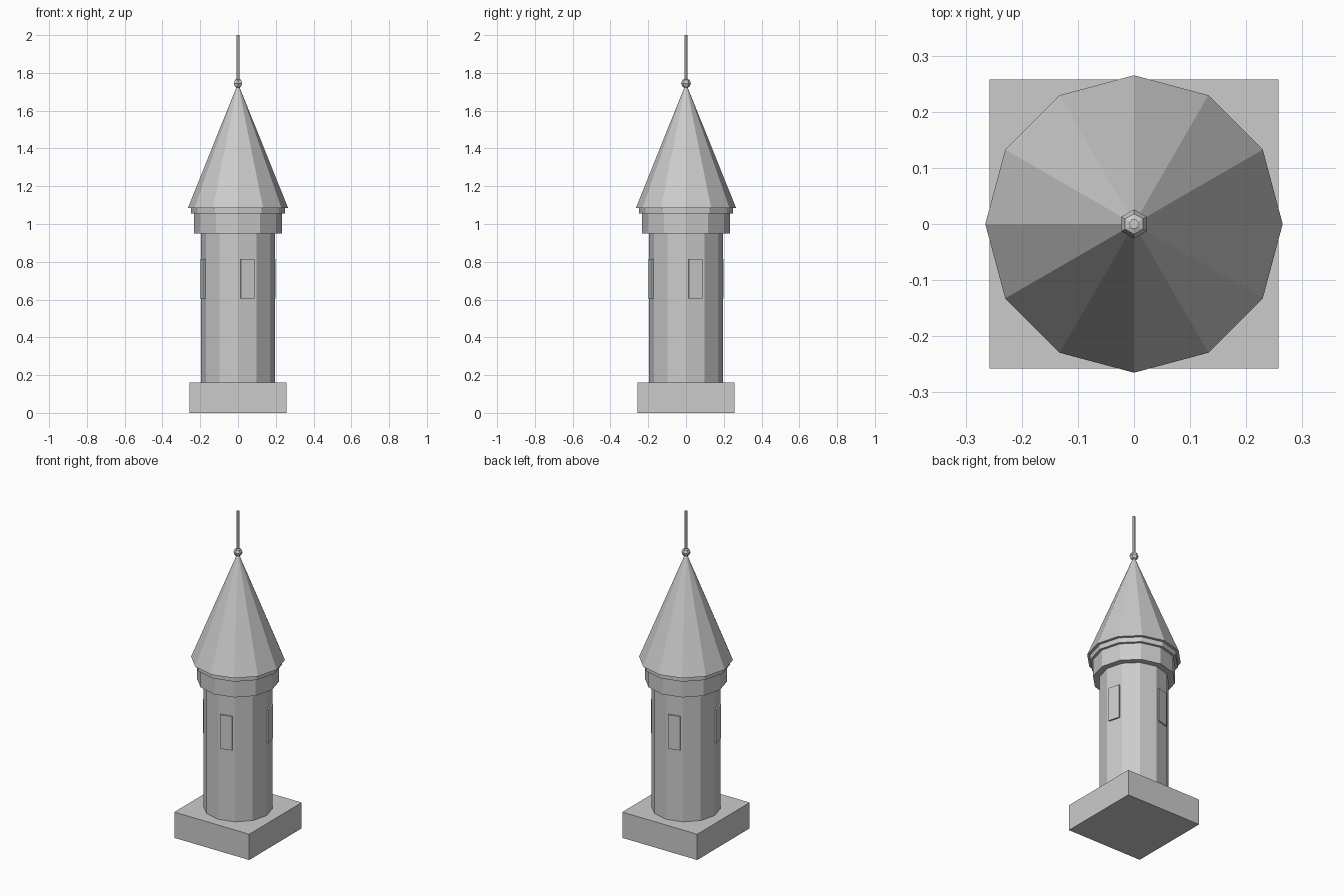
import bpy
from math import radians, cos, sin

if "Cube" in bpy.data.objects:
    bpy.data.objects.remove(bpy.data.objects["Cube"], do_unlink=True)

# Single stone colour
stone = bpy.data.materials.new("stone_grey")
stone.use_nodes = True
GREY = (0.6, 0.6, 0.6, 1)
stone.diffuse_color = GREY
stone.node_tree.nodes["Principled BSDF"].inputs["Base Color"].default_value = GREY


def finish(name):
    obj = bpy.context.object
    obj.name = name
    obj.data.materials.append(stone)
    return obj


def box(name, size, centre, turn=0):
    bpy.ops.mesh.primitive_cube_add(size=1, location=centre, rotation=(0, 0, turn))
    bpy.context.object.scale = size
    return finish(name)


def tier(name, low, high, r_low, r_high, sides=12, turn=0):
    bpy.ops.mesh.primitive_cone_add(
        vertices=sides, radius1=r_low, radius2=r_high, depth=high - low,
        location=(0, 0, (low + high) / 2), rotation=(0, 0, turn))
    return finish(name)


# Square plinth
box("plinth", (0.515, 0.515, 0.16), (0, 0, 0.08))

# Twelve-sided shaft, collar, eave ring and pointed roof
tier("shaft", 0.16, 0.95, 0.195, 0.195)
tier("collar", 0.95, 1.055, 0.232, 0.232)
tier("eave_ring", 1.055, 1.085, 0.248, 0.248)
tier("roof", 1.085, 1.745, 0.265, 0)

# Ball and rod on the tip
bpy.ops.mesh.primitive_uv_sphere_add(segments=6, ring_count=4, radius=0.026,
                                     location=(0, 0, 1.745))
finish("finial_ball")
tier("finial_rod", 1.745, 2.0, 0.009, 0.009, sides=6, turn=radians(30))

# Window panels, one on every third face of the shaft
for i in range(4):
    a = radians(15 + 90 * i)
    box(f"window_{i + 1}", (0.02, 0.073, 0.21),
        (0.187 * cos(a), 0.187 * sin(a), 0.71), a)
